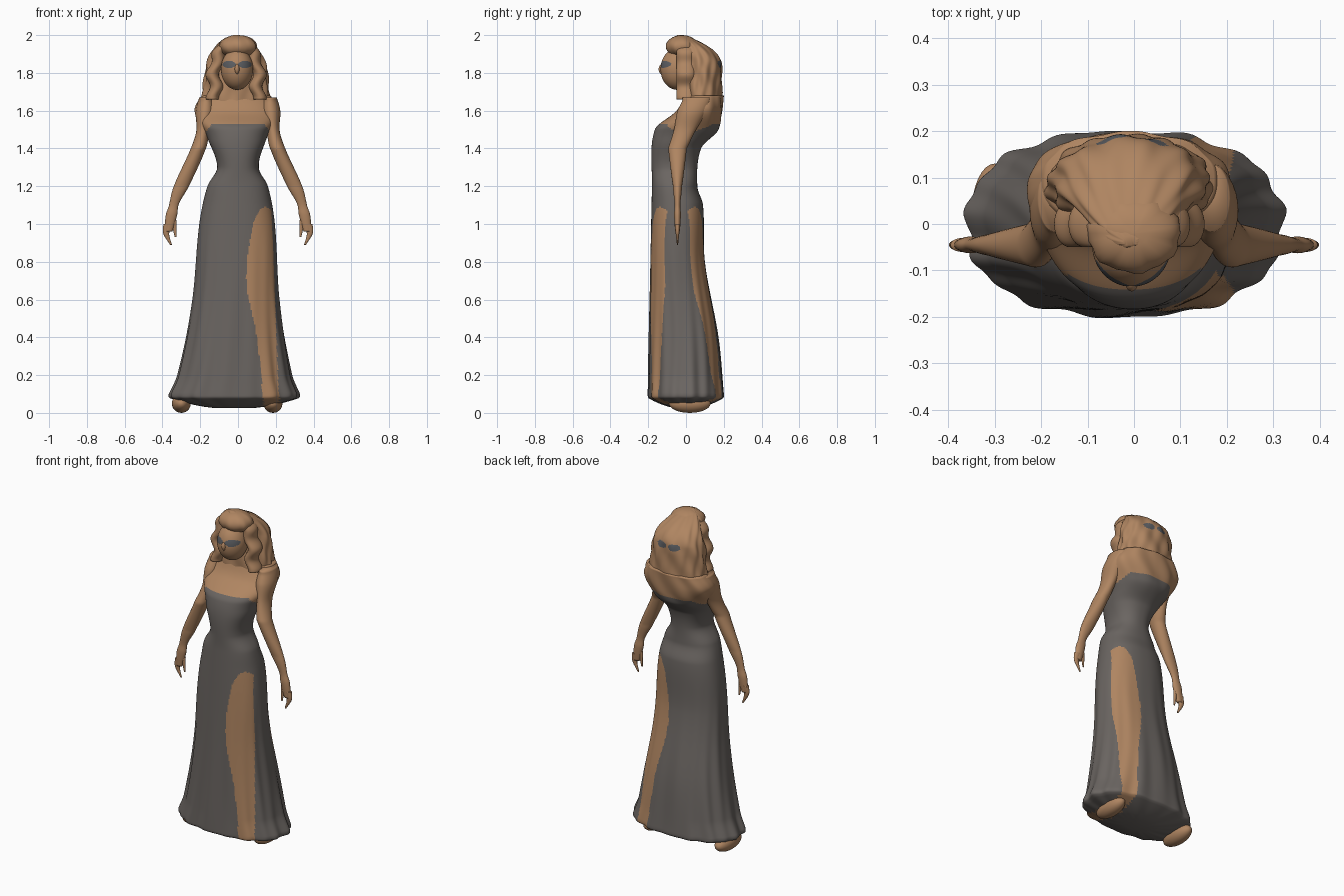
import bpy
import bmesh
from math import sin, cos, sqrt, tau

cube = bpy.data.objects.get("Cube")
if cube:
    bpy.data.objects.remove(cube, do_unlink=True)


def make_material(name, *colour):
    material = bpy.data.materials.new(name)
    material.use_nodes = True
    material.diffuse_color = (*colour, 1)
    for node in material.node_tree.nodes:
        if node.type == 'BSDF_PRINCIPLED':
            node.inputs["Base Color"].default_value = (*colour, 1)
    return material


SKIN = make_material("warm tan", .43, .235, .12)
DRESS = make_material("warm grey", .145, .13, .12)
EYES = make_material("slate grey", .105, .11, .12)


def ramp(value, start, end):
    """Rise from zero to one between start and end."""
    return max(0, min(1, (value - start) / (end - start)))


def curve(*points):
    """Return a smooth function of height through (height, value) points."""
    last = len(points) - 1

    def slope(index):
        before, after = points[max(index - 1, 0)], points[min(index + 1, last)]
        return (after[1] - before[1]) / (after[0] - before[0])

    def value_at(height):
        index = 0
        while index < last - 1 and height > points[index + 1][0]:
            index += 1
        (start, first), (end, second) = points[index:index + 2]
        s = ramp(height, start, end)
        bend = (1 - s) * slope(index) - s * slope(index + 1)
        blend = s * s * (3 - 2 * s)
        return first + (second - first) * blend + s * (1 - s) * (end - start) * bend

    return value_at


def no_ripple(angle, height):
    return 0


def signed_power(value, exponent):
    return abs(value) ** exponent * (1 if value > 0 else -1)


def loft(name, low, high, section, sides=32, rings=40, squareness=1,
         materials=(SKIN,), colour_rule=None, ripple=no_ripple):
    """Stack rings whose centre and radii (x, y, rx, ry) come from section(height)."""
    bm = bmesh.new()
    stack = []
    for level in range(rings + 1):
        height = low + (high - low) * level / rings
        x, y, rx, ry = section(height)
        ring = []
        for step in range(sides):
            angle = tau * step / sides
            swell = 1 + ripple(angle, height)
            across = rx * swell * signed_power(cos(angle), squareness)
            along = ry * swell * signed_power(sin(angle), squareness)
            ring.append(bm.verts.new((x + across, y + along, height)))
        stack.append(ring)
    for lower, upper in zip(stack, stack[1:]):
        for step in range(sides):
            follow = (step + 1) % sides
            bm.faces.new((lower[step], lower[follow], upper[follow], upper[step]))
    bm.faces.new(reversed(stack[0]))
    bm.faces.new(stack[-1])
    for face in bm.faces:
        face.smooth = True
        if colour_rule:
            middle = face.calc_center_median()
            face.material_index = colour_rule(middle.x, middle.z)
    mesh = bpy.data.meshes.new(name)
    bm.to_mesh(mesh)
    bm.free()
    for material in materials:
        mesh.materials.append(material)
    bpy.context.collection.objects.link(bpy.data.objects.new(name, mesh))


def blob(name, centre, radii, **options):
    """Rounded egg shape."""
    x, y, z = centre
    rx, ry, rz = radii

    def section(height):
        girth = sqrt(max(.001, 1 - ((height - z) / rz) ** 2))
        return x, y, rx * girth, ry * girth

    loft(name, z - rz, z + rz, section, **options)


# Gown with bare shoulders and the long hair falling down the back
body_width = curve((.1, .34), (.2, .3), (.6, .23), (1, .2), (1.2, .16),
                   (1.3, .11), (1.45, .155), (1.6, .22), (1.7, .17))
body_front = curve((.1, -.2), (1.2, -.18), (1.5, -.165), (1.6, -.05), (1.7, 0))
body_back = curve((.1, .2), (.4, .17), (.8, .1), (1.1, .09), (1.2, .06),
                  (1.4, .08), (1.5, .17), (1.7, .2))
slit_edge = curve((0, .14), (.4, .1), (.7, .045), (1, .08), (1.1, .12))


def body_section(height):
    hem = sqrt(ramp(height, .02, .08))
    front, back = body_front(height), body_back(height)
    lean = -.02 * ramp(height, 1.3, .1) - .01 * ramp(height, 1.3, 1.6)
    return lean, (front + back) / 2, body_width(height) * hem, (back - front) / 2 * hem


def gown_colour(x, height):
    in_slit = slit_edge(height) < x < .22 - .04 * height
    if in_slit and height < 1.09 - 20 * (x - .145) ** 2:
        return 0
    neckline = 1.53 - 1.5 * max(0, abs(x) - .14)
    return int(height < neckline)


def gown_ripple(angle, height):
    folds = .015 * (sin(11 * angle + 3 * height) + sin(17 * angle - 4 * height))
    waves = .03 * sin(9 * angle + 30 * height) * max(0, sin(angle))
    return folds * ramp(height, 1, .1) + waves * ramp(height, 1.45, 1.55)


loft("gown_and_shoulders", .025, 1.68, body_section, sides=200, rings=220,
     squareness=.87, materials=(SKIN, DRESS), colour_rule=gown_colour, ripple=gown_ripple)


# Hair mass with a domed crown, and the dark eye patches
def eye_colour(x, height):
    across = (abs(x + .005) - .042) / .035
    upward = (height - 1.845) / .02
    return int(across ** 2 + upward ** 2 < 1)


def hair_section(height):
    crown = sqrt(max(.01, 1 - ramp(height, 1.8, 2) ** 2))
    forward = .12 * ramp(height, 1.85, 2) ** 2
    width = .18 - .1 * (height - 1.65)
    return -.01, .085 - forward, width * crown, .105 * crown


def hair_ripple(angle, height):
    return .03 * sin(7 * angle + 32 * height) + .02 * sin(13 * angle - 25 * height)


loft("hair", 1.63, 2, hair_section, sides=128, rings=100,
     materials=(SKIN, EYES), colour_rule=eye_colour, ripple=hair_ripple)
blob("hair_fringe", (0, -.02, 1.94), (.1, .085, .06), ripple=hair_ripple)
blob("face", (-.005, -.045, 1.82), (.085, .09, .11), sides=96, rings=80,
     materials=(SKIN, EYES), colour_rule=eye_colour)
blob("nose", (-.005, -.12, 1.82), (.015, .025, .03))


# Limbs slope outward and blend back into the shoulder
def limb(name, side, low, high, offset, radius):
    def section(height):
        y = -.045 + .1 * ramp(height, 1.4, 1.65)
        depth = .6 * radius(height) + .05 * ramp(height, 1.2, 1.6)
        return side * offset(height), y, radius(height), depth

    loft(name, low, high, section, rings=80)


arm_offset = curve((.95, .37), (1.1, .34), (1.2, .3), (1.4, .21), (1.5, .185), (1.7, .165))
arm_radius = curve((.95, .02), (1.05, .03), (1.1, .025), (1.2, .04), (1.4, .04),
                   (1.5, .035), (1.6, .05), (1.7, .03))
finger_offset = curve((.89, .355), (.95, .38), (1, .37))
finger_radius = curve((.89, .005), (1, .025))
thumb_offset = curve((.93, .33), (1.02, .34))
thumb_radius = curve((.93, .005), (1.02, .015))

for label, side in (("left", 1), ("right", -1)):
    limb(label + "_arm", side, .96, 1.67, arm_offset, arm_radius)
    limb(label + "_fingers", side, .89, 1, finger_offset, finger_radius)
    limb(label + "_thumb", side, .93, 1.02, thumb_offset, thumb_radius)

    # Wavy lock framing the face
    def lock_section(height, side=side):
        inward = .07 * ramp(height, 1.8, 1.96) ** 2
        wave = .012 * sin(50 * height)
        return side * (.115 - inward + wave) - .01, 0, .035, .05

    loft(label + "_hair_lock", 1.66, 1.96, lock_section)

# Feet under the hem
blob("left_foot", (.185, .02, .05), (.05, .11, .05))
blob("right_foot", (-.3, .02, .05), (.05, .11, .05))
